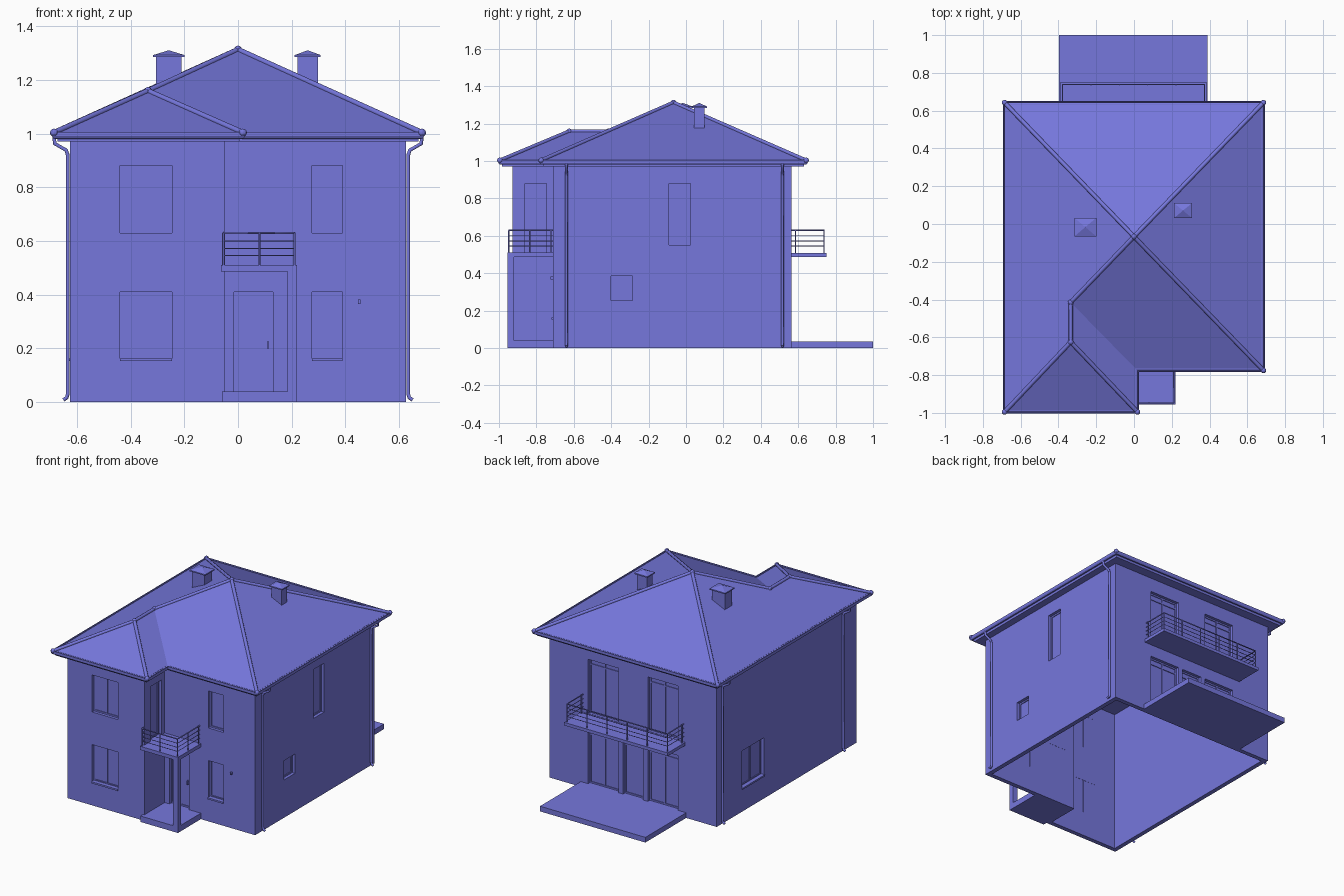
import bpy, bmesh, math
from mathutils import Vector

if "Cube" in bpy.data.objects:
    bpy.data.objects.remove(bpy.data.objects["Cube"])

MAT = bpy.data.materials.new("periwinkle blue")
MAT.diffuse_color = (0.18, 0.185, 0.72, 1)
MAT.use_nodes = True
MAT.node_tree.nodes["Principled BSDF"].inputs["Base Color"].default_value = MAT.diffuse_color


def finish(name, bm):
    bmesh.ops.recalc_face_normals(bm, faces=bm.faces)
    me = bpy.data.meshes.new(name)
    bm.to_mesh(me)
    bm.free()
    me.materials.append(MAT)
    ob = bpy.data.objects.new(name, me)
    bpy.context.collection.objects.link(ob)
    return ob


def add_box(bm, x0, x1, y0, y1, z0, z1):
    v = [bm.verts.new((x, y, z)) for z in (z0, z1) for x, y in ((x0, y0), (x1, y0), (x1, y1), (x0, y1))]
    for f in ((3, 2, 1, 0), (4, 5, 6, 7), (0, 1, 5, 4), (1, 2, 6, 5), (2, 3, 7, 6), (3, 0, 4, 7)):
        bm.faces.new([v[i] for i in f])


def boxes(name, *specs):
    bm = bmesh.new()
    for s in specs:
        add_box(bm, *s)
    return finish(name, bm)


def offset(poly, d):
    """Offset a right-angled counter-clockwise outline outwards by d."""
    out = []
    for i, p in enumerate(poly):
        a, b = Vector(poly[i - 1]), Vector(poly[(i + 1) % len(poly)])
        e1, e2 = (Vector(p) - a).normalized(), (b - Vector(p)).normalized()
        out.append((p[0] + d * (e1.y + e2.y), p[1] - d * (e1.x + e2.x)))
    return out


def ring(name, poly, profile):
    """Sweep a closed (offset, z) profile around an outline."""
    bm = bmesh.new()
    loops = [[bm.verts.new((x, y, z)) for x, y in offset(poly, d)] for d, z in profile]
    n = len(poly)
    for k, la in enumerate(loops):
        lb = loops[(k + 1) % len(loops)]
        for i in range(n):
            j = (i + 1) % n
            bm.faces.new((la[i], la[j], lb[j], lb[i]))
    return finish(name, bm)


def tubes(name, paths, r, res=1):
    cu = bpy.data.curves.new(name, 'CURVE')
    cu.dimensions = '3D'
    cu.bevel_depth, cu.bevel_resolution, cu.use_fill_caps = r, res, True
    for path in paths:
        s = cu.splines.new('POLY')
        s.points.add(len(path) - 1)
        for p, co in zip(s.points, path):
            p.co = (*co, 1)
    tmp = bpy.data.objects.new(name + "_curve", cu)
    bpy.context.collection.objects.link(tmp)
    me = bpy.data.meshes.new_from_object(tmp.evaluated_get(bpy.context.evaluated_depsgraph_get()))
    bpy.data.objects.remove(tmp)
    me.materials.clear()
    me.materials.append(MAT)
    me.name = name
    ob = bpy.data.objects.new(name, me)
    bpy.context.collection.objects.link(ob)
    return ob


# Walls: hollow shell open at the bottom
WALL = [(-.625, -.928), (-.05, -.928), (-.05, -.71), (.625, -.71), (.625, .565), (-.625, .565)]
T = 0.03
walls = ring("walls", WALL, [(0, 0), (0, .975), (-T, .975), (-T, 0)])

# Openings: (name, axis, wall position, outward sign, u0, u1, z0, z1, panes, transom, sill)
OPEN = [
    ("wing_upper_window", 'y', -.928, -1, -.44, -.245, .63, .88, 2, None, False),
    ("wing_lower_window", 'y', -.928, -1, -.44, -.245, .16, .41, 2, None, True),
    ("front_upper_window", 'y', -.71, -1, .275, .39, .63, .88, 1, None, False),
    ("front_lower_window", 'y', -.71, -1, .275, .39, .16, .41, 1, None, True),
    ("entrance_door", 'y', -.71, -1, -.015, .13, .04, .41, 1, None, False),
    ("porch_balcony_door", 'x', -.05, 1, -.86, -.745, .51, .88, 1, None, False),
    ("side_tall_window", 'x', .625, 1, -.09, .025, .55, .88, 1, None, False),
    ("side_small_window", 'x', .625, 1, -.4, -.285, .255, .385, 1, None, False),
    ("left_window", 'x', -.625, -1, .063, .298, .16, .41, 2, None, True),
    ("back_upper_door_a", 'y', .565, 1, .11, .336, .51, .875, 2, .83, False),
    ("back_upper_door_b", 'y', .565, 1, -.336, -.11, .51, .875, 2, .83, False),
    ("terrace_door_a", 'y', .565, 1, .11, .336, .035, .405, 2, .36, False),
    ("terrace_door_b", 'y', .565, 1, -.336, -.11, .035, .405, 2, .36, False),
    ("terrace_door_middle", 'y', .565, 1, -.075, .075, .035, .405, 1, .36, False),
]
cut = bmesh.new()
for name, axis, pos, sgn, u0, u1, z0, z1, panes, transom, sill in OPEN:
    def spec(a, b, d0, d1, za, zb):
        # d is depth measured inwards from the wall face
        p, q = sorted((pos - sgn * d0, pos - sgn * d1))
        return (a, b, p, q, za, zb) if axis == 'y' else (p, q, a, b, za, zb)
    add_box(cut, *spec(u0, u1, -.02, T + .02, z0, z1))
    w, f0, f1 = .01, .02, .03
    parts = [spec(u0, u1, .025, .029, z0, z1),
             spec(u0, u0 + w, f0, f1, z0, z1), spec(u1 - w, u1, f0, f1, z0, z1),
             spec(u0, u1, f0, f1, z0, z0 + w), spec(u0, u1, f0, f1, z1 - w, z1)]
    if panes == 2:
        m = (u0 + u1) / 2
        parts.append(spec(m - w / 2, m + w / 2, f0, f1, z0, z1))
    if transom:
        parts.append(spec(u0, u1, f0, f1, transom, transom + w))
    if sill:
        parts.append(spec(u0, u1, -.008, .025, z0 - .008, z0 + .003))
    boxes(name, *parts)
cutter = finish("opening_cutter", cut)
cutter.hide_render = True
cutter.hide_set(True)
mod = walls.modifiers.new("openings", 'BOOLEAN')
mod.object, mod.operation, mod.solver = cutter, 'DIFFERENCE', 'EXACT'

# Roof: hipped main roof merging with the hipped front wing
E, A, R = 1.0, 1.312, 1.158
EAVE = [(-.685, -.995), (.018, -.995), (.018, -.775), (.685, -.775), (.685, .642), (-.685, .642)]
bm = bmesh.new()
low = [bm.verts.new((x, y, E - .012)) for x, y in EAVE]
e = [bm.verts.new((x, y, E)) for x, y in EAVE]
apex = bm.verts.new((0, -.067, A))
r_back = bm.verts.new((-.335, -.415, R))
r_front = bm.verts.new((-.335, -.625, R))
for f in ((e[3], e[4], apex), (e[4], e[5], apex), (e[5], e[0], r_front, r_back, apex),
          (e[0], e[1], r_front), (e[1], e[2], r_back, r_front), (e[2], e[3], apex, r_back)):
    bm.faces.new(f)
bm.faces.new(low[::-1])
for i in range(6):
    j = (i + 1) % 6
    bm.faces.new((low[i], low[j], e[j], e[i]))
P_apex, P_rb, P_rf = apex.co.copy(), r_back.co.copy(), r_front.co.copy()
finish("roof", bm)

# Soffit box under the roof
bm = bmesh.new()
face = bm.faces.new([bm.verts.new((x, y, .97)) for x, y in offset(EAVE, -.012)])
ext = bmesh.ops.extrude_face_region(bm, geom=[face])
bmesh.ops.translate(bm, vec=(0, 0, .022), verts=[g for g in ext["geom"] if isinstance(g, bmesh.types.BMVert)])
finish("soffit", bm)

# Gutter around the eaves
ring("gutter", EAVE, [(-.011, 1.004), (-.011, .986), (-.004, .98), (.003, .982), (.008, .99), (.008, 1.006),
                      (.004, 1.006), (.004, .992), (-.002, .987), (-.007, .99), (-.007, 1.004)])

# Rounded hip and ridge caps with knobs at the junctions
corner = [Vector((x, y, E + .003)) for x, y in EAVE]
tubes("ridge_caps", [(P_apex, corner[3]), (P_apex, corner[4]), (P_apex, corner[5]), (P_apex, P_rb),
                     (P_rb, P_rf), (P_rf, corner[0]), (P_rf, corner[1])], .011, 2)
bm = bmesh.new()
for p in [P_apex, P_rb, P_rf] + [corner[i] for i in (0, 1, 3, 4, 5)]:
    s = bmesh.ops.create_uvsphere(bm, u_segments=12, v_segments=8, radius=.015)
    bmesh.ops.translate(bm, vec=p, verts=s["verts"])
finish("ridge_knobs", bm)

# Chimneys with pyramid caps
for name, x0, x1, y0, y1 in (("left_chimney", -.305, -.21, -.055, .022), ("right_chimney", .222, .297, .042, .1)):
    bm = bmesh.new()
    add_box(bm, x0, x1, y0, y1, 1.15, 1.286)
    o = .011
    add_box(bm, x0 - o, x1 + o, y0 - o, y1 + o, 1.284, 1.292)
    base = [bm.verts.new(c) for c in ((x0 - o, y0 - o, 1.292), (x1 + o, y0 - o, 1.292),
                                      (x1 + o, y1 + o, 1.292), (x0 - o, y1 + o, 1.292))]
    tip = bm.verts.new(((x0 + x1) / 2, (y0 + y1) / 2, 1.31))
    for i in range(4):
        bm.faces.new((base[i], base[(i + 1) % 4], tip))
    finish(name, bm)

# Downpipes from gutter to ground
pipes = []
for s, y in ((1, -.64), (1, .515), (-1, -.77), (-1, .515)):
    pipes.append([(s * x, y, z) for x, z in ((.685, .985), (.682, .962), (.64, .938), (.634, .92),
                                             (.634, .03), (.638, .016), (.65, .008))])
tubes("downpipes", pipes, .008, 1)

# Entrance porch: step, corner column and balcony slab
boxes("porch_step", (-.06, .22, -.955, -.7, 0, .04))
boxes("porch_column", (.185, .22, -.955, -.92, .04, .487))
boxes("porch_balcony_slab", (-.063, .22, -.955, -.7, .486, .51))

# Rear terrace and balcony slab
boxes("terrace", (-.397, .39, .56, 1.0, 0, .035))
boxes("rear_balcony_slab", (-.39, .385, .56, .752, .487, .508))


# Railings: a run of bars with posts
def railing(name, path, posts):
    zs = (.545, .572, .6)
    tubes(name + "_bars", [[(x, y, z) for x, y in path] for z in zs], .0022)
    tubes(name + "_handrail", [[(x, y, .629) for x, y in path]], .004)
    tubes(name + "_posts", [[(x, y, .505), (x, y, .629)] for x, y in posts], .004)


railing("porch_railing", [(-.053, -.928), (-.053, -.947), (.211, -.947), (.211, -.71)],
        [(-.053, -.947), (.08, -.947), (.211, -.947), (.211, -.835), (.211, -.722)])
railing("rear_railing", [(-.378, .565), (-.378, .738), (.373, .738), (.373, .565)],
        [(-.378 + .751 * i / 5, .738) for i in range(6)] + [(x, .585) for x in (-.378, .373)])

# Small doorbell box and door handle
boxes("doorbell_box", (.446, .456, -.724, -.709, .366, .381))
boxes("door_handle", (.108, .116, -.704, -.688, .2, .225))
